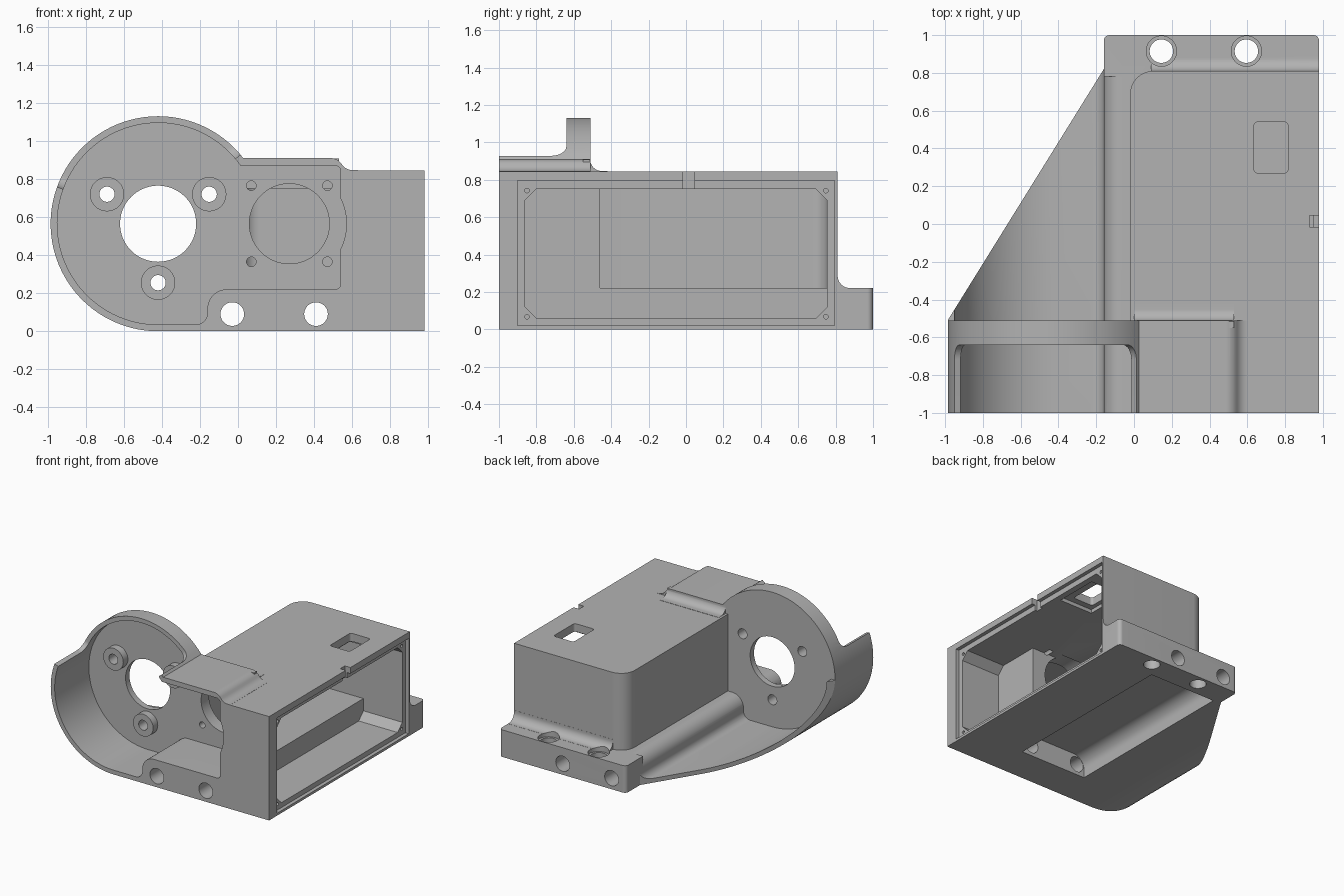
import bpy, bmesh, math
from mathutils import Vector

cube = bpy.data.objects.get("Cube")
if cube:
    bpy.data.objects.remove(cube, do_unlink=True)

grey = bpy.data.materials.new("plain grey")
grey.use_nodes = True
grey.diffuse_color = (0.45, 0.45, 0.45, 1)
grey.node_tree.nodes["Principled BSDF"].inputs["Base Color"].default_value = (0.45, 0.45, 0.45, 1)


def arc(c, r, start, end):
    """Points along an arc, in degrees."""
    n = max(2, round(abs(end - start) / 3.75))
    angles = [math.radians(start + (end - start) * i / n) for i in range(n + 1)]
    return [(c[0] + r * math.cos(a), c[1] + r * math.sin(a)) for a in angles]


def rounded(corners, steps=8):
    """Polygon whose corners (a, b, radius) are filleted."""
    out = []
    for i, c in enumerate(corners):
        p = Vector(c[:2])
        r = c[2] if len(c) > 2 else 0
        if not r:
            out.append(tuple(p))
            continue
        u = (Vector(corners[i - 1][:2]) - p).normalized()
        v = (Vector(corners[(i + 1) % len(corners)][:2]) - p).normalized()
        half = u.angle(v) / 2
        centre = p + (u + v).normalized() * (r / math.sin(half))
        a = p + u * (r / math.tan(half)) - centre
        b = p + v * (r / math.tan(half)) - centre
        for k in range(steps + 1):
            d = a.lerp(b, k / steps).normalized() * r
            out.append(tuple(centre + d))
    return out


def prism(name, outline, axis, lo, hi):
    """Extrude a 2D outline along an axis."""
    place = {"x": lambda a, b: (lo, a, b), "y": lambda a, b: (a, lo, b),
             "z": lambda a, b: (a, b, lo)}[axis]
    bm = bmesh.new()
    face = bm.faces.new([bm.verts.new(place(*p)) for p in outline])
    new = bmesh.ops.extrude_face_region(bm, geom=[face])["geom"]
    shift = Vector([hi - lo if axis == k else 0 for k in "xyz"])
    bmesh.ops.translate(bm, vec=shift, verts=[g for g in new if isinstance(g, bmesh.types.BMVert)])
    bmesh.ops.recalc_face_normals(bm, faces=bm.faces)
    me = bpy.data.meshes.new(name)
    bm.to_mesh(me)
    bm.free()
    me.materials.append(grey)
    ob = bpy.data.objects.new(name, me)
    bpy.context.collection.objects.link(ob)
    return ob


def rod(name, c, r, axis, lo, hi):
    return prism(name, arc(c, r, 0, 360)[:-1], axis, lo, hi)


def rect(a0, a1, b0, b1, r=0):
    return rounded([(a0, b0, r), (a1, b0, r), (a1, b1, r), (a0, b1, r)])


def combine(target, part, operation):
    """Apply a boolean and discard the operand."""
    part.hide_render = True
    mod = target.modifiers.new("cut", "BOOLEAN")
    mod.operation, mod.solver, mod.object = operation, "EXACT", part
    bpy.context.view_layer.update()
    graph = bpy.context.evaluated_depsgraph_get()
    me = bpy.data.meshes.new_from_object(target.evaluated_get(graph))
    target.modifiers.clear()
    target.data = me
    bpy.data.objects.remove(part, do_unlink=True)


HUB = (-0.42, 0.565)
FAN = (0.27, 0.565)

# Main box with one rounded upright corner
body = prism("housing", rounded([(-0.02, -1), (0.98, -1), (0.98, 0.81), (-0.02, 0.81, 0.12)]), "z", 0, 0.845)


def add(part):
    combine(body, part, "UNION")


def cut(part):
    combine(body, part, "DIFFERENCE")


# Round motor barrel and the solid corner beneath it
add(rod("barrel", HUB, 0.565, "y", -1, -0.51))
add(prism("front_block", [(-0.42, 0), (0.5, 0), (0.5, 0.6), (-0.42, 0.565)], "y", -1, -0.51))

# Stepped foot beside the box, rear flange and its fillet
add(prism("foot", rounded([(0.5, 0), (-0.16, 0), (-0.16, 0.22, 0.1), (0.5, 0.22)]), "y", -0.55, 0.85))
add(prism("rear_flange", rounded([(-0.16, 0.78), (0.98, 0.78), (0.98, 1, 0.03), (-0.16, 1, 0.03)]), "z", 0, 0.22))
add(prism("flange_fillet", rounded([(0.78, 0.2), (0.89, 0.2), (0.89, 0.221), (0.811, 0.221, 0.065),
                                    (0.811, 0.3), (0.78, 0.3)]), "x", 0.09, 0.98))

# Curved web behind the barrel, trimmed on a slant
web = prism("web", arc(HUB, 0.565, 180, 270) + [(-0.1, 0), (-0.1, 0.11)]
            + rounded([(-0.42, 0.035), (-0.1, 0.11), (-0.16, 0.11), (-0.16, 0.035, 0.06)])[2:]
            + arc(HUB, 0.53, 270, 180), "y", -0.53, 0.82)
combine(web, prism("slant", [(-1.067, -0.64), (-0.078, 0.952), (-1.067, 0.952)], "z", -0.1, 1), "DIFFERENCE")
add(web)

# Raised roof over the fan bay
add(prism("roof_bump", rounded([(0, 0.8), (0, 0.91), (0.52, 0.91, 0.07), (0.57, 0.846, 0.07),
                                (0.63, 0.846), (0.63, 0.8)]), "y", -1, -0.51))
add(prism("bump_fillet", rounded([(-0.55, 0.8), (-0.55, 0.908), (-0.515, 0.908), (-0.495, 0.847, 0.06),
                                  (-0.42, 0.847), (-0.42, 0.8)]), "x", 0.0, 0.53))

# Front bay: round pocket flowing into the fan pocket
bay = rounded([(-0.42, 0.035), (-0.16, 0.035, 0.06), (-0.16, 0.22, 0.1), (0.54, 0.22, 0.03),
               (0.54, 0.87, 0.03), (0.013, 0.87)])
cut(prism("bay", bay + arc(HUB, 0.53, 36, 270)[:-1], "y", -1.1, -0.56))
cut(rod("fan_bulge", FAN, 0.3, "y", -1.1, -0.56))

# Open sector of the barrel wall, with filleted ends
sector = prism("sector", [HUB] + arc(HUB, 0.9, 40, 160), "y", -1.1, -0.64)
bm = bmesh.new()
bm.from_mesh(sector.data)
ends = [e for e in bm.edges if all(v.co.y > -0.7 for v in e.verts) and e.calc_length() > 0.5]
bmesh.ops.bevel(bm, geom=ends, offset=0.08, segments=8, profile=0.5, affect="EDGES")
bm.to_mesh(sector.data)
bm.free()
cut(sector)

# Motor mount: bosses, screw holes and centre hole
mounts = [(HUB[0] + 0.31 * math.cos(math.radians(a)), HUB[1] + 0.31 * math.sin(math.radians(a)))
          for a in (30, 150, 270)]
for p in mounts:
    add(rod("boss", p, 0.09, "y", -0.62, -0.54))
for p in mounts:
    cut(rod("boss_hole", p, 0.04, "y", -0.7, -0.4))
cut(rod("motor_hole", HUB, 0.2, "y", -0.7, -0.4))

# Side cavity: lip, chamfered mouth and deep chamber
cut(prism("lip", rect(-0.9, 0.795, 0.02, 0.795), "x", 0.95, 1.1))
mouth = [(-0.8, 0.06), (0.695, 0.06), (0.755, 0.12), (0.755, 0.69), (0.695, 0.75),
         (-0.8, 0.75), (-0.86, 0.69), (-0.86, 0.12)]
cut(prism("mouth", mouth, "x", 0.6, 1.1))
cut(prism("chamber", rounded([(0.03, -0.46), (0.75, -0.46), (0.75, 0.755), (0.03, 0.755, 0.08)]), "z", 0.22, 0.75))
for y in (-0.85, 0.748):
    for z in (0.068, 0.742):
        cut(rod("lid_screw", (y, z), 0.012, "x", 0.88, 1.1))

# Fan opening with its four screws
cut(rod("fan_hole", FAN, 0.21, "y", -0.7, -0.4))
for x in (-0.2, 0.2):
    for z in (-0.2, 0.2):
        cut(rod("fan_screw", (FAN[0] + x, FAN[1] + z), 0.025, "y", -0.7, -0.4))

# Roof window with inner recess, and cable notch
cut(prism("window_recess", rect(0.6, 0.9, 0.22, 0.58), "z", 0.7, 0.78))
cut(prism("window", rect(0.635, 0.815, 0.27, 0.54, 0.02), "z", 0.7, 1))
cut(prism("notch", rect(0.93, 1.1, -0.015, 0.045), "z", 0.74, 1))

# Underside recess, long holes and flange holes
cut(prism("under_recess", rounded([(-0.1, -0.1), (0.5, -0.1), (0.5, 0.17), (-0.1, 0.17, 0.1)]), "y", -0.7, 0.8))
for x in (-0.03, 0.41):
    cut(rod("long_hole", (x, 0.09), 0.062, "y", -1.1, 1.1))
for x in (0.145, 0.595):
    cut(rod("flange_hole", (x, 0.915), 0.062, "z", -0.1, 0.5))
    cut(rod("counterbore", (x, 0.915), 0.08, "z", 0.19, 0.5))

# Smooth curves, crisp edges
bpy.ops.object.select_all(action="DESELECT")
body.select_set(True)
bpy.context.view_layer.objects.active = body
bpy.ops.object.shade_smooth_by_angle(angle=math.radians(30))
